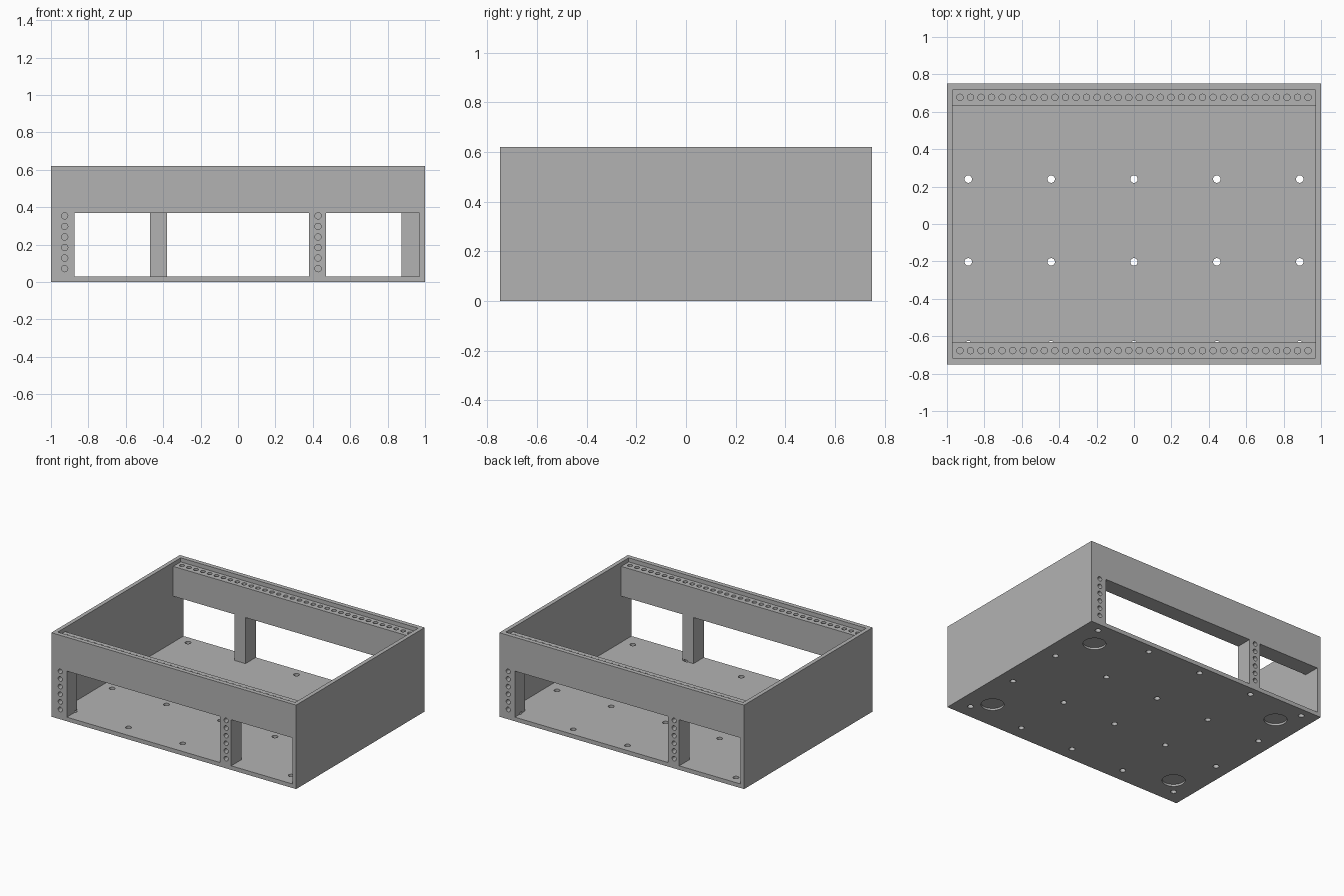
import bpy, bmesh, math
from mathutils import Matrix, Vector

if "Cube" in bpy.data.objects:
    bpy.data.objects.remove(bpy.data.objects["Cube"])

grey = bpy.data.materials.new("mid grey")
grey.diffuse_color = (0.45, 0.45, 0.45, 1)
grey.use_nodes = True
grey.node_tree.nodes["Principled BSDF"].inputs["Base Color"].default_value = grey.diffuse_color


def add_box(bm, lo, hi):
    lo, hi = Vector(lo), Vector(hi)
    m = Matrix.Translation((lo + hi) / 2) @ Matrix.Diagonal((*(hi - lo), 1))
    bmesh.ops.create_cube(bm, size=1, matrix=m)


def add_drill(bm, centre, r, depth, axis="Z", sides=24):
    rot = Matrix.Rotation(math.pi / 2, 4, "X") if axis == "Y" else Matrix()
    bmesh.ops.create_cone(bm, cap_ends=True, segments=sides, radius1=r, radius2=r,
                          depth=depth, matrix=Matrix.Translation(centre) @ rot)


def make(name, bm):
    me = bpy.data.meshes.new(name)
    bm.to_mesh(me)
    bm.free()
    ob = bpy.data.objects.new(name, me)
    bpy.context.collection.objects.link(ob)
    me.materials.append(grey)
    return ob


def cut(target, bm):
    cutter = make("cutter", bm)
    cutter.hide_render = True
    mod = target.modifiers.new("cut", "BOOLEAN")
    mod.operation, mod.solver, mod.object = "DIFFERENCE", "EXACT", cutter
    bpy.context.view_layer.objects.active = target
    bpy.ops.object.modifier_apply(modifier=mod.name)
    bpy.data.objects.remove(cutter)


W, D, H = 1.0, 0.75, 0.62       # half width, half depth, height
X_IN, Y_RIM, Y_RAIL = 0.97, 0.717, 0.63
FLOOR, OPEN_TOP, RAIL_TOP = 0.03, 0.37, 0.59
PITCH = 0.0564

# Case body
bm = bmesh.new()
add_box(bm, (-W, -D, 0), (W, D, H))
case = make("case", bm)

# Main cavity
bm = bmesh.new()
add_box(bm, (-X_IN, -Y_RAIL, FLOOR), (X_IN, Y_RAIL, 1))
cut(case, bm)

# Recess above the rails, leaving a thin rim
bm = bmesh.new()
add_box(bm, (-X_IN, -Y_RIM, RAIL_TOP), (X_IN, Y_RIM, 1))
cut(case, bm)

# Wide and narrow openings, the back being the front turned half around
bm = bmesh.new()
for s in (1, -1):
    for a, b in ((-0.873, 0.38), (0.47, X_IN)):
        x0, x1 = sorted((a * s, b * s))
        y0, y1 = sorted((-0.9 * s, -0.5 * s))
        add_box(bm, (x0, y0, FLOOR), (x1, y1, OPEN_TOP))
cut(case, bm)

# Blind screw holes in the rails and posts
bm = bmesh.new()
for s in (1, -1):
    for i in range(34):
        add_drill(bm, ((i - 16.5) * PITCH, 0.677 * s, RAIL_TOP), 0.017, 0.1)
    for x in (-0.927, 0.428):
        for i in range(6):
            add_drill(bm, (x * s, -D * s, 0.072 + i * PITCH), 0.017, 0.1, "Y")
cut(case, bm)

# Through holes in the floor
bm = bmesh.new()
for i in range(5):
    for j in range(4):
        add_drill(bm, ((i - 2) * 0.443, -0.645 + j * 0.4425, 0), 0.02, 0.08)
cut(case, bm)

# Shallow round foot recesses underneath
bm = bmesh.new()
for x in (-0.79, 0.79):
    for y in (-0.53, 0.53):
        add_drill(bm, (x, y, 0), 0.077, 0.03, sides=48)
cut(case, bm)

# Smooth the round holes, keep the edges crisp
bpy.ops.object.select_all(action="DESELECT")
case.select_set(True)
bpy.context.view_layer.objects.active = case
bpy.ops.object.shade_smooth_by_angle(angle=math.radians(30))
